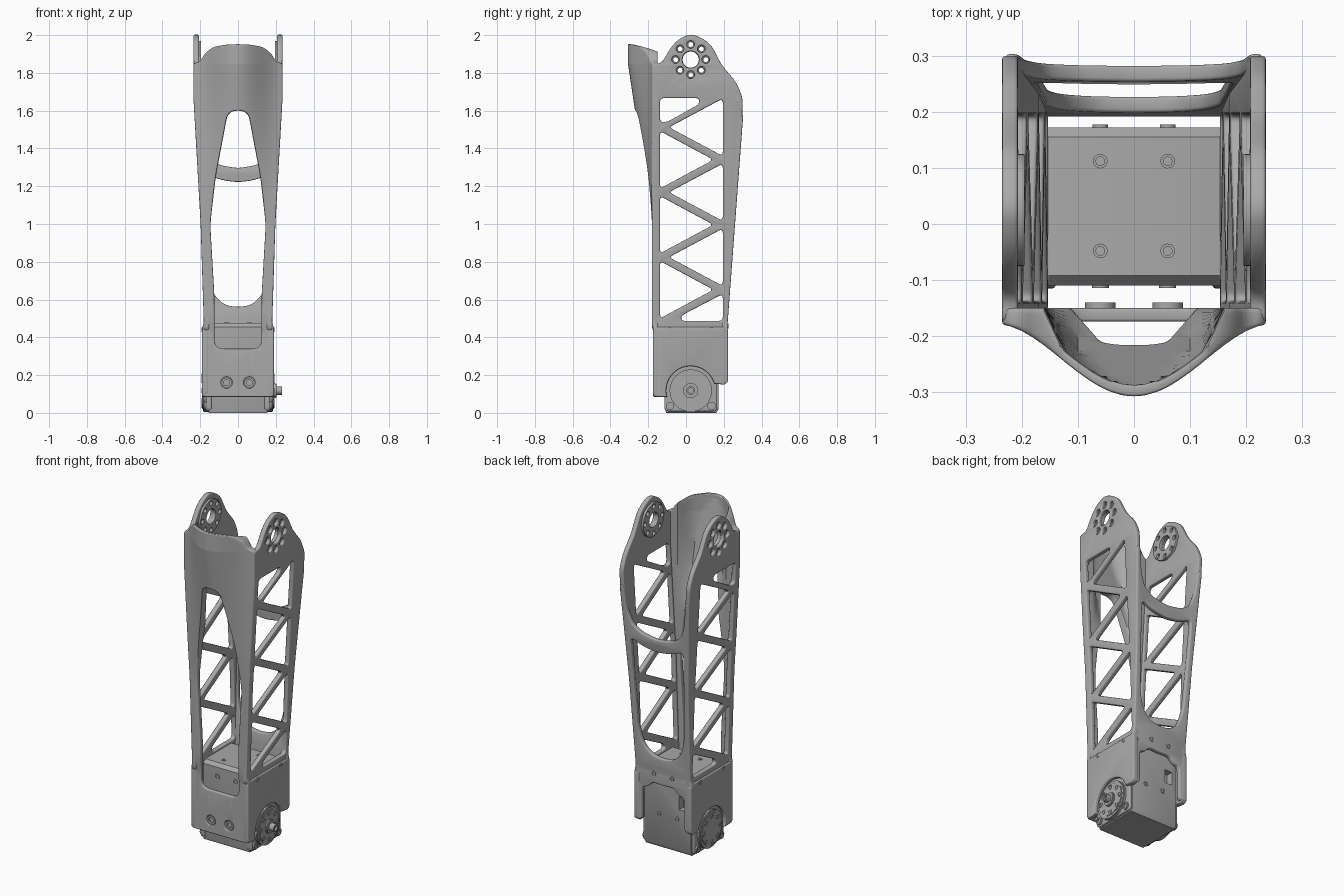
import bpy, bmesh
from math import sin, cos, pi, radians
from mathutils import Vector

if "Cube" in bpy.data.objects:
    bpy.data.objects.remove(bpy.data.objects["Cube"])

GREY = (0.4, 0.4, 0.4, 1)
metal = bpy.data.materials.new("plain grey")
metal.use_nodes = True
metal.diffuse_color = GREY
metal.node_tree.nodes["Principled BSDF"].inputs["Base Color"].default_value = GREY

HUB_Y, HUB_Z, JOINT_Z = 0.025, 0.118, 1.87


def finish(name, bm):
    """Turn a bmesh into a shaded object."""
    bmesh.ops.recalc_face_normals(bm, faces=bm.faces)
    me = bpy.data.meshes.new(name)
    bm.to_mesh(me)
    bm.free()
    me.materials.clear()
    me.materials.append(metal)
    ob = bpy.data.objects.new(name, me)
    bpy.context.collection.objects.link(ob)
    bpy.ops.object.select_all(action='DESELECT')
    ob.select_set(True)
    bpy.context.view_layer.objects.active = ob
    bpy.ops.object.shade_smooth_by_angle(angle=radians(35))
    return ob


def interp(z, table):
    if z <= table[0][0]:
        return table[0][1]
    for (a, p), (b, q) in zip(table, table[1:]):
        if z <= b:
            return p + (q - p) * (z - a) / (b - a)
    return table[-1][1]


def rounded(pts, r, n=5):
    """Round every corner of a closed outline."""
    out = []
    for i, p in enumerate(pts):
        p, a, b = Vector(p), Vector(pts[i - 1]), Vector(pts[(i + 1) % len(pts)])
        s = p + (a - p).normalized() * min(r, (a - p).length * 0.45)
        e = p + (b - p).normalized() * min(r, (b - p).length * 0.45)
        for k in range(n + 1):
            t = k / n
            out.append(s * (1 - t) ** 2 + p * 2 * t * (1 - t) + e * t * t)
    return out


def arc(c, r, a0, a1, n):
    return [(c[0] + r * cos(radians(a0 + (a1 - a0) * k / n)),
             c[1] + r * sin(radians(a0 + (a1 - a0) * k / n))) for k in range(n + 1)]


def circle(c, r, n=24):
    return arc(c, r, 0, 360, n)[:-1]


def mirrored(half):
    """Close a right-hand outline (bottom to top) with its mirror image."""
    return half + [(-x, z) for x, z in reversed(half) if abs(x) > 1e-5]


def panel(name, loops, thick, warp, u_cuts=(), v_cuts=(), bevel=0.006):
    """Filled outline with holes, cut into strips and bent by warp(u, v, w)."""
    cu = bpy.data.curves.new(name, 'CURVE')
    cu.dimensions, cu.fill_mode = '2D', 'BOTH'
    cu.extrude, cu.bevel_depth = thick / 2 - bevel, bevel
    cu.offset, cu.bevel_resolution = -bevel, 2
    for loop in loops:
        sp = cu.splines.new('POLY')
        sp.points.add(len(loop) - 1)
        for pt, p in zip(sp.points, loop):
            pt.co = (p[0], p[1], 0, 1)
        sp.use_cyclic_u = True
    tmp = bpy.data.objects.new(name, cu)
    bpy.context.collection.objects.link(tmp)
    me = bpy.data.meshes.new_from_object(
        tmp.evaluated_get(bpy.context.evaluated_depsgraph_get()))
    bm = bmesh.new()
    bm.from_mesh(me)
    bpy.data.objects.remove(tmp)
    bpy.data.meshes.remove(me)
    bmesh.ops.remove_doubles(bm, verts=bm.verts, dist=1e-5)
    for cuts, axis in ((u_cuts, (1, 0, 0)), (v_cuts, (0, 1, 0))):
        for c in cuts:
            bmesh.ops.bisect_plane(bm, geom=bm.verts[:] + bm.edges[:] + bm.faces[:],
                                   plane_co=Vector(axis) * c, plane_no=axis)
    for v in bm.verts:
        v.co = warp(*v.co)
    return finish(name, bm)


def disc(name, start, axis, r, h, bevel=0.004, sink=0.0):
    """Cylinder from start along axis; sink makes a socket in the outer end."""
    bm = bmesh.new()
    axis = Vector(axis)
    bmesh.ops.create_cone(bm, cap_ends=True, segments=32 if r > 0.03 else 16,
                          radius1=r, radius2=r, depth=h)
    top = max(bm.faces, key=lambda f: f.calc_center_median().z)
    if sink:
        bmesh.ops.inset_region(bm, faces=[top], thickness=r * 0.4)
        inner = bmesh.ops.extrude_discrete_faces(bm, faces=[top])["faces"][0]
        bmesh.ops.translate(bm, verts=inner.verts, vec=(0, 0, -sink))
    else:
        bmesh.ops.bevel(bm, geom=list(top.edges), offset=bevel, segments=2, affect='EDGES')
    rot = Vector((0, 0, 1)).rotation_difference(axis).to_matrix()
    for v in bm.verts:
        v.co = rot @ v.co + Vector(start) + axis * h / 2
    return finish(name, bm)


# Outer half width, back edge and front edge of the frame by height
def width(z):
    return interp(z, [(0.45, 0.19), (0.475, 0.181), (1, 0.198), (1.65, 0.235)])


def back(z):
    return 0.22 + 0.075 * max(0, z - 0.47)


# Side truss plates with zigzag windows
outline = [(-0.18, 0.43), (-0.18, 1.85), (-0.13, 1.85), (-0.08, 1.935), (-0.04, 1.978),
           (0.025, 2.008), (0.09, 1.982), (0.135, 1.945), (0.19, 1.84), (0.265, 1.752),
           (0.3, 1.67), (0.295, 1.47), (0.255, 0.97), (0.22, 0.47), (0.22, 0.43)]
windows = [[(-0.138, 1.667), (0.07, 1.667), (0.07, 1.635), (-0.1, 1.54), (-0.138, 1.54)],
           [(0.195, 0.63), (0.195, 0.487), (-0.025, 0.487), (-0.025, 0.515)]]
for i in range(6):
    z = 1.512 - 0.172 * i
    base, tip = (0.195, -0.09) if i % 2 == 0 else (-0.138, 0.145)
    windows.append([(base, z + 0.152), (base, z - 0.152), (tip, z)])
joint = (HUB_Y, JOINT_Z)
bolts = circle(joint, 0.08, 8)
for side, label in ((1, "left"), (-1, "right")):
    panel(label + "_truss_plate",
          [rounded(outline, 0.03)] + [rounded(w, 0.025) for w in windows]
          + [circle(joint, 0.045)] + [circle(b, 0.02, 16) for b in bolts],
          0.028, lambda u, v, w: (side * (width(max(v, 0.475)) - 0.014 + w), u, v),
          v_cuts=(0.475, 1, 1.65))
    panel(label + "_joint_boss",
          [circle(joint, 0.1, 40), circle(joint, 0.043)] + [circle(b, 0.013, 12) for b in bolts],
          0.022, lambda u, v, w: (side * (0.206 + w), u, v), bevel=0.003)

    # Lower cover around the hub
    cover = (rounded([(0.222, 0.155), (0.222, 0.455), (-0.175, 0.455), (-0.175, 0.085),
                      (-0.11, 0.085)], 0.025)[:-6] + arc((HUB_Y, HUB_Z), 0.13, 195, 17, 24))
    panel(label + "_lower_cover", [cover], 0.034,
          lambda u, v, w: (side * (0.173 + w), u, v))
    for y in (-0.085, 0.135):
        disc(label + "_cover_screw", (side * 0.185, y, 0.44), (side, 0, 0), 0.013, 0.007, sink=0.004)
        disc(label + "_foot_screw", (side * 0.165, y, 0.037), (side, 0, 0), 0.022, 0.014, sink=0.006)

    # Actuator end cap and round hub
    panel(label + "_end_cap",
          [rounded([(-0.115, 0.008), (0.165, 0.008), (0.165, 0.3), (-0.115, 0.3)], 0.025)],
          0.03, lambda u, v, w: (side * (0.155 + w), u, v))
    disc(label + "_hub", (side * 0.15, HUB_Y, HUB_Z), (side, 0, 0), 0.112, 0.036)
    disc(label + "_hub_face", (side * 0.18, HUB_Y, HUB_Z), (side, 0, 0), 0.098, 0.011)
    for y, z in circle((HUB_Y, HUB_Z), 0.077, 8):
        disc(label + "_hub_screw", (side * 0.185, y, z), (side, 0, 0), 0.014, 0.009, sink=0.006)
disc("hub_collar", (0.185, HUB_Y, HUB_Z), (1, 0, 0), 0.04, 0.018)
disc("output_shaft", (0.19, HUB_Y, HUB_Z), (1, 0, 0), 0.023, 0.044, sink=0.012)


# Front shell: flat below, swelling forward to a curved lip
def front_warp(x, z, w):
    edge = interp(z, [(0.45, -0.174), (0.475, -0.18)])
    bell = (0.5 + 0.5 * cos(pi * min(1, abs(x) / 0.235))) ** 0.85
    outer = edge - min(0.127, max(0, 0.15 * (z - 1.0))) * bell
    swell = min(1, max(0, (z - 1.3) / 0.65)) * min(1, max(0, (0.16 - abs(x)) / 0.06))
    inner = max(-0.15 - 0.14 * swell, outer + 0.02)
    return x, outer + (inner - outer) * (w / 0.03 + 0.5), z


shell = [(width(z), z) for z in (0.085, 0.45, 0.475, 1, 1.65, 1.85)]
shell += [(0.2, 1.86), (0.175, 1.905), (0.13, 1.938), (0.06, 1.95), (0, 1.952)]
window = [(0.125, 0.34), (0.125, 0.62), (0.147, 1.0), (0.118, 1.25), (0.052, 1.6)]
screw_x = (-0.06, 0.06)
panel("front_shell",
      [rounded(mirrored(shell), 0.02), rounded(mirrored(window), 0.05)]
      + [circle((x, 0.16), 0.03) for x in screw_x], 0.03, front_warp,
      u_cuts=[0.02 * i for i in range(-11, 12)],
      v_cuts=[0.45, 0.475] + [1 + 0.05 * i for i in range(19)])

# Back panel with crossbar, rounded opening and lower notch
rear = [(0.14, 0.16), (0.19, 0.16), (0.19, 0.45), (0.181, 0.475), (0.198, 1),
        (width(1.58), 1.58), (0.205, 1.58), (0.19, 1.43), (0.16, 1.35), (0.1, 1.312), (0, 1.295)]
notch = [(0, 0.4), (0.07, 0.405), (0.1, 0.37), (0.14, 0.36)]
opening = [(0, 0.56), (0.07, 0.57), (0.125, 0.62), (0.152, 0.72), (0.165, 1.0),
           (0.175, 1.27), (0.1, 1.235), (0, 1.22)]
panel("back_panel", [rounded(mirrored(notch + rear), 0.03), rounded(mirrored(opening), 0.04)],
      0.028, lambda x, z, w: (x, back(z) - 0.014 + w, z), v_cuts=(0.47,))

# Actuator body with chamfered top and a socket in the back
body = panel("actuator_body",
             [[(-0.105, 0), (0.16, 0), (0.172, 0.02), (0.172, 0.455), (0.155, 0.475),
               (-0.092, 0.475), (-0.11, 0.455), (-0.11, 0.015)]],
             0.31, lambda u, v, w: (w, u, v), bevel=0.003)
bpy.ops.mesh.primitive_cube_add(size=1, location=(-0.1, 0.17, 0.3))
cutter = bpy.context.object
cutter.name, cutter.scale, cutter.hide_render = "socket_cutter", (0.05, 0.08, 0.08), True
cut = body.modifiers.new("socket", 'BOOLEAN')
cut.object, cut.solver = cutter, 'EXACT'
bpy.context.view_layer.objects.active = body
bpy.ops.object.modifier_apply(modifier=cut.name)
bpy.data.objects.remove(cutter)

# Screws on the body and panels
for x in screw_x:
    for y in (-0.048, 0.112):
        disc("top_screw", (x, y, 0.47), (0, 0, 1), 0.013, 0.008, sink=0.005)
        disc("bottom_screw", (x, y, 0.008), (0, 0, -1), 0.013, 0.008, sink=0.005)
    disc("front_body_screw", (x, -0.105, 0.4), (0, -1, 0), 0.015, 0.009, sink=0.006)
    disc("front_shell_screw", (x, -0.14, 0.16), (0, -1, 0), 0.027, 0.03, sink=0.01)
    disc("back_body_screw", (x, 0.168, 0.2), (0, 1, 0), 0.014, 0.009, sink=0.006)
    disc("back_panel_screw", (x, 0.215, 0.46), (0, 1, 0), 0.014, 0.009, sink=0.006)
